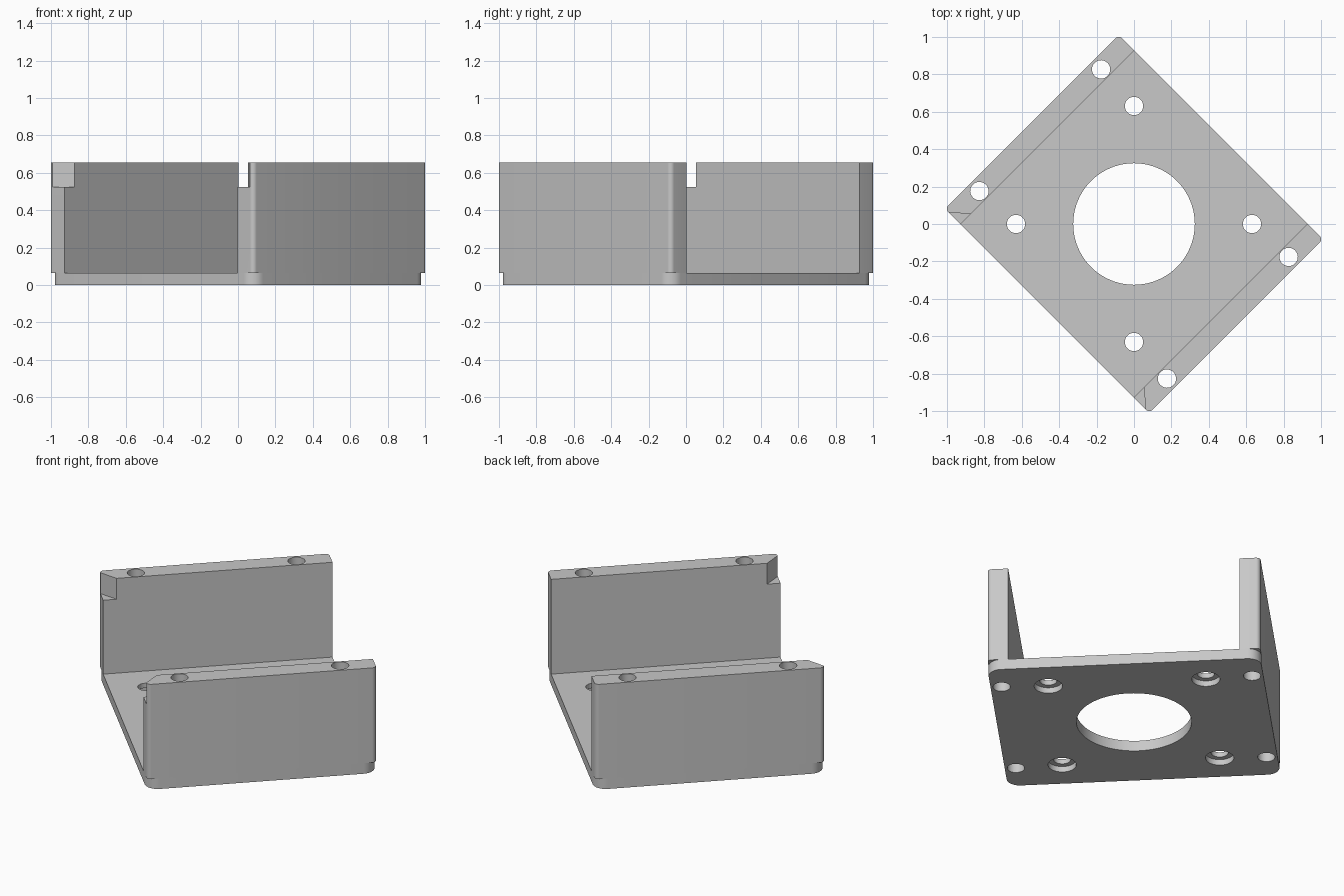
import bpy
import bmesh
from math import cos, sin, pi, radians
from mathutils import Matrix

if "Cube" in bpy.data.objects:
    bpy.data.objects.remove(bpy.data.objects["Cube"], do_unlink=True)

# Half sizes in the bracket's own frame, which is turned 45 degrees at the end
HALF_U, HALF_V = 0.657, 0.772
WALL_IN = 0.655
PLATE_TOP, NOTCH_Z, HEIGHT = 0.065, 0.525, 0.655
TURN = Matrix.Rotation(radians(45), 4, "Z")

GREY = (0.58, 0.58, 0.58, 1)
grey = bpy.data.materials.new("plain grey")
grey.use_nodes = True
grey.diffuse_color = GREY
grey.node_tree.nodes["Principled BSDF"].inputs["Base Color"].default_value = GREY


def arc(u, v, r, start, sweep=2 * pi, n=32, closed=True):
    steps = n if closed else n + 1
    return [(u + r * cos(start + sweep * i / n), v + r * sin(start + sweep * i / n))
            for i in range(steps)]


def corner(su, sv, r):
    """Rounded outer corner, listed counter-clockwise."""
    start = {(1, 1): 0, (-1, 1): pi / 2, (-1, -1): pi, (1, -1): -pi / 2}[su, sv]
    return arc(su * (HALF_U - r), sv * (HALF_V - r), r, start, pi / 2, 8, False)


def prisms(name, outlines, z0, z1):
    """Extrude closed outlines between two heights as one object."""
    bm = bmesh.new()
    for pts in outlines:
        low = [bm.verts.new((u, v, z0)) for u, v in pts]
        high = [bm.verts.new((u, v, z1)) for u, v in pts]
        bm.faces.new(low[::-1])
        bm.faces.new(high)
        for i in range(len(pts)):
            j = (i + 1) % len(pts)
            bm.faces.new((low[i], low[j], high[j], high[i]))
    bm.transform(TURN)
    bmesh.ops.recalc_face_normals(bm, faces=bm.faces[:])
    mesh = bpy.data.meshes.new(name)
    bm.to_mesh(mesh)
    bm.free()
    mesh.materials.append(grey)
    obj = bpy.data.objects.new(name, mesh)
    bpy.context.collection.objects.link(obj)
    return obj


def activate(obj):
    bpy.ops.object.select_all(action="DESELECT")
    obj.select_set(True)
    bpy.context.view_layer.objects.active = obj


def cut(obj, cutter):
    cutter.hide_render = True
    activate(obj)
    mod = obj.modifiers.new("cut", "BOOLEAN")
    mod.operation = "DIFFERENCE"
    mod.solver = "EXACT"
    mod.object = cutter
    bpy.ops.object.modifier_apply(modifier=mod.name)


# Base plate with rounded corners
plate = prisms("base_plate", [sum((corner(su, sv, 0.075) for su, sv in
               ((1, 1), (-1, 1), (-1, -1), (1, -1))), [])], 0, PLATE_TOP)

# Two side walls, each with sharp inner and rounded outer corners
walls = []
for name, s in (("back_right_wall", 1), ("front_left_wall", -1)):
    upper = [(HALF_U, WALL_IN)] + corner(1, 1, 0.025) + corner(-1, 1, 0.025) + [(-HALF_U, WALL_IN)]
    walls.append(prisms(name, [[(u, s * v) for u, v in upper]], PLATE_TOP, HEIGHT))

# Centre opening and the four screw holes around it
bolts = [(0.446 * a, 0.446 * b) for a in (-1, 1) for b in (-1, 1)]
openings = prisms("plate_hole_cutter", [arc(0, 0, 0.325, 0, n=80)]
                  + [arc(u, v, 0.049, 0) for u, v in bolts], -0.1, 0.2)
# Recesses for the screw heads on the underside
recesses = prisms("recess_cutter", [arc(u, v, 0.08, 0) for u, v in bolts], -0.1, 0.035)
# Long holes running down through walls and plate
long_holes = prisms("wall_hole_cutter", [arc(0.46 * a, 0.709 * b, 0.049, 0)
                    for a in (-1, 1) for b in (-1, 1)], -0.1, 0.8)
# Slanted notches at the upper inner corner of each wall
notch = [(-0.7, 0.6), (-0.535, 0.6), (-0.58, WALL_IN), (-HALF_U, 0.746), (-0.7, 0.797)]
notches = prisms("notch_cutter", [[(u, s * v) for u, v in notch] for s in (1, -1)],
                 NOTCH_Z, 0.8)

cut(plate, recesses)
cut(plate, openings)
cut(plate, long_holes)
for wall in walls:
    cut(wall, long_holes)
    cut(wall, notches)

for cutter in (openings, recesses, long_holes, notches):
    bpy.data.objects.remove(cutter, do_unlink=True)

for obj in [plate] + walls:
    activate(obj)
    bpy.ops.object.shade_smooth_by_angle(angle=radians(30))
